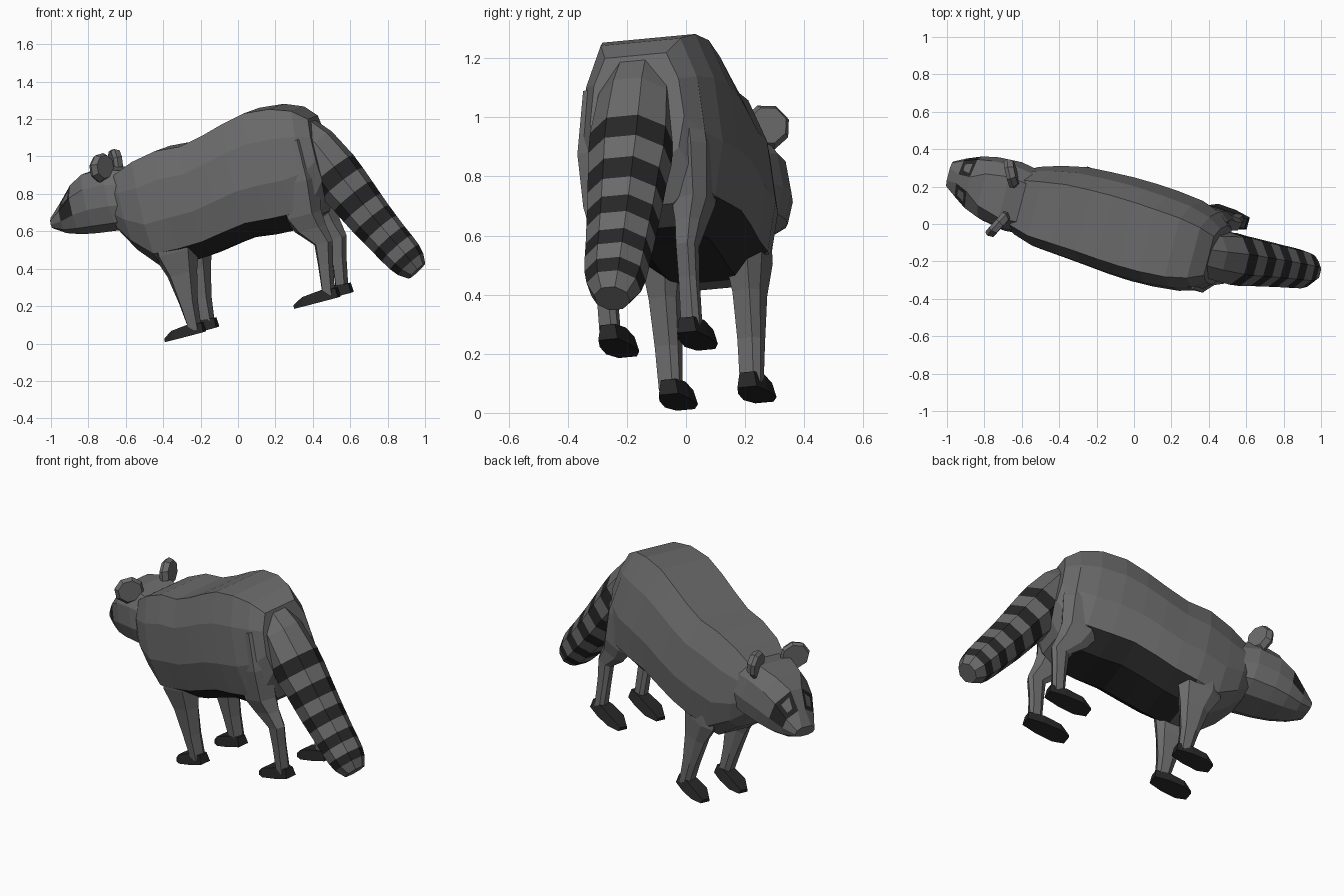
import bpy, bmesh, math
from mathutils import Vector, Matrix

if "Cube" in bpy.data.objects:
    bpy.data.objects.remove(bpy.data.objects["Cube"])

# Animal frame: a = towards tail, b = sideways (far side +), c = up; the whole animal is turned and tipped
B = Vector((0.25, 0.96, 0.09)).normalized()
A = Vector((0.93, -0.26, 0.24))
A = (A - B * A.dot(B)).normalized()
C = A.cross(B)
FRAME = Matrix((A, B, C)).transposed().to_4x4() @ Matrix.Translation((0, 0.042, 0))


def material(name, v):
    m = bpy.data.materials.new(name)
    m.diffuse_color = (v, v, v, 1)
    m.use_nodes = True
    m.node_tree.nodes["Principled BSDF"].inputs["Base Color"].default_value = m.diffuse_color
    return m


GREY = material("grey_fur", 0.145)
DARK = material("dark_fur", 0.02)


def finish(bm, name, mats=(GREY, DARK)):
    bmesh.ops.recalc_face_normals(bm, faces=bm.faces[:])
    bm.transform(FRAME)
    me = bpy.data.meshes.new(name)
    bm.to_mesh(me)
    bm.free()
    for m in mats:
        me.materials.append(m)
    ob = bpy.data.objects.new(name, me)
    bpy.context.collection.objects.link(ob)
    return ob


def loft(rings, paint=None):
    """Skin closed rings; paint(ring_index, side_index) gives the material index."""
    bm = bmesh.new()
    vs = [[bm.verts.new(p) for p in r] for r in rings]
    n = len(rings[0])
    for i in range(len(vs) - 1):
        for j in range(n):
            k = (j + 1) % n
            f = bm.faces.new((vs[i][j], vs[i][k], vs[i + 1][k], vs[i + 1][j]))
            f.material_index = paint(i, j) if paint else 0
    bm.faces.new(vs[0])
    bm.faces.new(vs[-1])
    bmesh.ops.recalc_face_normals(bm, faces=bm.faces[:])
    return bm


def section(a, lo, hi, w, top=0.65, b=0.0):
    """Ten-sided cross-section; top is the width fraction of the flat upper side."""
    half = [(top, 1), (max(0.9, top), 0.76), (1, 0.42), (0.87, 0.14), (0.45, 0)]
    pts = half + [(-x, z) for x, z in reversed(half)]
    return [(a, b + x * w, lo + (hi - lo) * z) for x, z in pts]


# Body with dark belly patch
body = [(-0.46, 0.73, 1.01, 0.15), (-0.39, 0.62, 1.045, 0.195), (-0.28, 0.50, 1.085, 0.23),
        (-0.14, 0.488, 1.11, 0.25), (0.0, 0.495, 1.10, 0.26), (0.13, 0.515, 1.125, 0.268),
        (0.26, 0.53, 1.16, 0.27), (0.39, 0.515, 1.187, 0.265), (0.53, 0.51, 1.175, 0.25),
        (0.64, 0.56, 1.135, 0.215), (0.71, 0.68, 1.07, 0.165)]
finish(loft([section(*s, b=0.003 if s[0] > -0.2 else -0.008) for s in body],
            lambda i, j: int(3 <= i <= 7 and j in (3, 4, 5))), "body")

# Head with dark eye mask: last number is the width fraction of the nose bridge or crown
head = [(-0.835, 0.84, 0.90, 0.07, 0.5), (-0.765, 0.80, 0.965, 0.11, 0.22),
        (-0.68, 0.775, 1.045, 0.15, 0.26), (-0.59, 0.76, 1.085, 0.175, 0.5),
        (-0.46, 0.745, 1.085, 0.19, 0.6), (-0.36, 0.74, 1.05, 0.175, 0.6)]
bm = loft([section(*s, b=0.0 - 0.055 * (s[0] + 0.36)) for s in head],
          lambda i, j: int(i == 1 and j in (0, 1, 7, 8)))
# Eyes: small inset faces in the upper part of the mask
eyes = [f for f in bm.faces if f.material_index == 1 and f.calc_center_median().z > 0.955]
bmesh.ops.inset_individual(bm, faces=eyes, thickness=0.036)
for f in eyes:
    f.material_index = 0
finish(bm, "head")

# Tail: (a, c, radius) along the centre line, with alternate dark bands
tail = [(0.58, 1.06, 0.10), (0.68, 0.915, 0.125), (0.745, 0.77, 0.138), (0.778, 0.69, 0.138),
        (0.817, 0.61, 0.13), (0.85, 0.535, 0.125), (0.882, 0.465, 0.12), (0.915, 0.40, 0.115),
        (0.948, 0.335, 0.11), (0.977, 0.28, 0.107), (1.006, 0.225, 0.102), (1.028, 0.18, 0.09),
        (1.053, 0.135, 0.06)]
rings = []
for i, (a, c, r) in enumerate(tail):
    p, q = tail[max(i - 1, 0)], tail[min(i + 1, len(tail) - 1)]
    d = Vector((q[0] - p[0], 0, q[1] - p[1])).normalized()
    out = Vector((-d.z, 0, d.x))
    side = Vector((0, 1.04 * r, 0))
    rings.append([Vector((a, -0.008, c)) + out * r * math.cos(t) + side * math.sin(t)
                  for t in (math.tau * (k + 0.5) / 8 for k in range(8))])
finish(loft(rings, lambda i, j: int(i >= 2 and i % 2 == 0 and i < 11)), "tail")


def leg_rings(path, side):
    """path rows: height, front, back, sideways centre, half thickness; six-sided sections."""
    out = []
    for c, f, k, b, t in path:
        m, h = (f + k) / 2, (k - f) / 2
        out.append([(m + h * x, side * b + t * y, c) for x, y in
                    ((-1, 0.45), (-0.5, 1), (0.6, 1), (1, 0.4), (0.7, -1), (-0.6, -1))])
    return out


FRONT = [(0.80, -0.27, -0.03, 0.14, 0.07), (0.56, -0.305, -0.05, 0.145, 0.065),
         (0.44, -0.26, -0.09, 0.147, 0.047), (0.28, -0.235, -0.13, 0.145, 0.04),
         (0.13, -0.22, -0.15, 0.142, 0.036)]
HIND = [(0.98, 0.47, 0.68, 0.14, 0.06), (0.76, 0.43, 0.69, 0.155, 0.07),
        (0.58, 0.45, 0.66, 0.155, 0.06), (0.50, 0.49, 0.665, 0.15, 0.042),
        (0.41, 0.575, 0.68, 0.148, 0.032), (0.30, 0.565, 0.65, 0.145, 0.03),
        (0.13, 0.545, 0.615, 0.143, 0.032)]


def foot(name, side, toe, heel):
    # tapered wedge paw: a, half width, top height
    L = heel - toe
    rows = [(toe, 0.032, 0.128), (toe + 0.25 * L, 0.058, 0.158),
            (toe + 0.65 * L, 0.053, 0.168), (heel, 0.034, 0.16)]
    rings = [[(a, side * 0.138 - w, 0.108), (a, side * 0.138 + w, 0.108),
              (a, side * 0.138 + 0.75 * w, h), (a, side * 0.138 - 0.75 * w, h)] for a, w, h in rows]
    finish(loft(rings), name, (DARK,))


def ear(name, side):
    # rounded plate facing forward and slightly inward
    n = Vector((-0.85, -side * 0.45, 0.0)).normalized()
    across = Vector((0, 0, 1)).cross(n)
    up = Vector((0.12, side * 0.1, 1)).normalized()
    mid = Vector((-0.455, side * 0.14, 1.095))
    rings = [[mid + n * off + across * 0.085 * s * math.cos(t) + up * 0.08 * s * math.sin(t)
              for t in (math.tau * (k + 0.5) / 8 for k in range(8))]
             for off, s in ((-0.03, 0.8), (0.0, 1.0), (0.02, 0.9))]
    finish(loft(rings), name)


# Paired parts
for side, tag in ((-1, "near"), (1, "far")):
    finish(loft(leg_rings(FRONT, side)), "front_leg_" + tag)
    finish(loft(leg_rings(HIND, side)), "hind_leg_" + tag)
    foot("front_foot_" + tag, side, -0.355, -0.135)
    foot("hind_foot_" + tag, side, 0.385, 0.635)
    ear("ear_" + tag, side)
